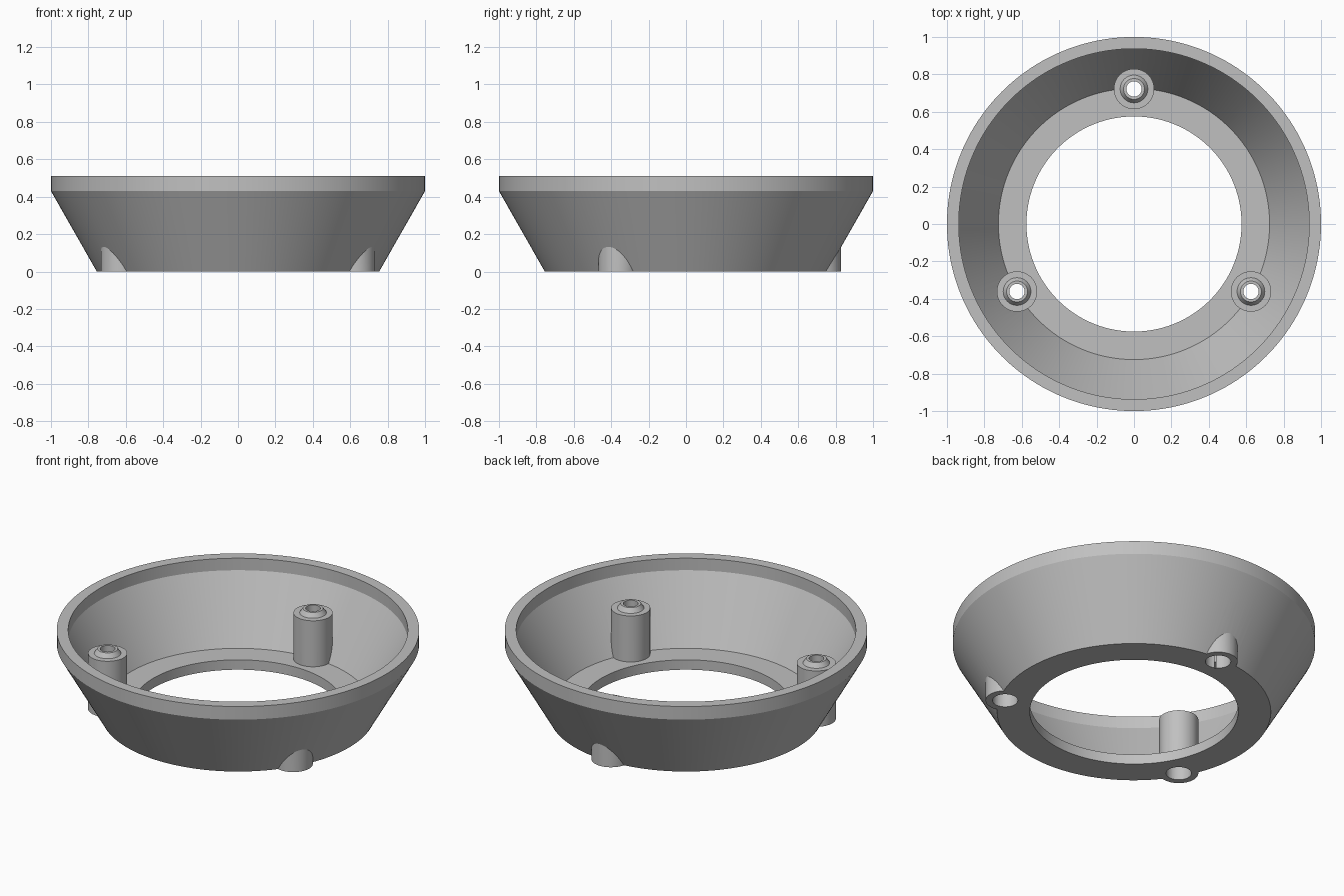
import bpy, bmesh, math
from mathutils import Matrix, Vector

cube = bpy.data.objects.get("Cube")
if cube:
    bpy.data.objects.remove(cube, do_unlink=True)

grey = bpy.data.materials.new("plain grey")
grey.use_nodes = True
GREY = (0.53, 0.53, 0.53, 1)
grey.diffuse_color = GREY
grey.node_tree.nodes["Principled BSDF"].inputs["Base Color"].default_value = GREY


def lathe(name, profile, steps, centre=(0, 0, 0), closed=False):
    """Spin an (r, z) profile around a vertical axis."""
    bm = bmesh.new()
    verts = [bm.verts.new((r, 0, z)) for r, z in profile]
    edges = [bm.edges.new(pair) for pair in zip(verts, verts[1:])]
    if closed:
        edges.append(bm.edges.new((verts[-1], verts[0])))
    bmesh.ops.spin(bm, geom=verts + edges, cent=(0, 0, 0), axis=(0, 0, 1),
                   angle=math.tau, steps=steps, use_merge=False)
    bmesh.ops.remove_doubles(bm, verts=bm.verts, dist=1e-5)
    bmesh.ops.recalc_face_normals(bm, faces=bm.faces)
    bm.transform(Matrix.Translation(centre))
    mesh = bpy.data.meshes.new(name)
    bm.to_mesh(mesh)
    bm.free()
    mesh.materials.append(grey)
    obj = bpy.data.objects.new(name, mesh)
    bpy.context.collection.objects.link(obj)
    return obj


def combine(target, other, operation):
    """Apply a boolean and discard the helper."""
    mod = target.modifiers.new(operation.lower(), 'BOOLEAN')
    mod.operation = operation
    mod.solver = 'EXACT'
    mod.object = other
    bpy.context.view_layer.objects.active = target
    bpy.ops.object.modifier_apply(modifier=mod.name)
    bpy.data.objects.remove(other, do_unlink=True)


# Flared ring with a flat floor, sloping wall and upright rim
ring = lathe("flared_ring", [(0.575, 0), (0.755, 0), (1, 0.43), (1, 0.51),
                             (0.937, 0.51), (0.937, 0.437), (0.725, 0.06),
                             (0.575, 0.06)], 160, closed=True)

# Three screw posts with a tapered collar and a stepped bore
POST = [(0, 0), (0.108, 0), (0.108, 0.34), (0.074, 0.34), (0.056, 0.367), (0, 0.367)]
BORE = [(0, -0.1), (0.07, -0.1), (0.07, 0.29), (0.041, 0.29), (0.041, 0.5), (0, 0.5)]
centres = [Vector((math.cos(a), math.sin(a), 0)) * 0.722
           for a in (math.radians(90 + 120 * i) for i in range(3))]
for c in centres:
    combine(ring, lathe("screw_post", POST, 48, c), 'UNION')
for c in centres:
    combine(ring, lathe("post_bore", BORE, 48, c), 'DIFFERENCE')

# Smooth round walls, keep the rims crisp
bpy.ops.object.select_all(action='DESELECT')
ring.select_set(True)
bpy.context.view_layer.objects.active = ring
bpy.ops.object.shade_smooth_by_angle(angle=math.radians(25))
